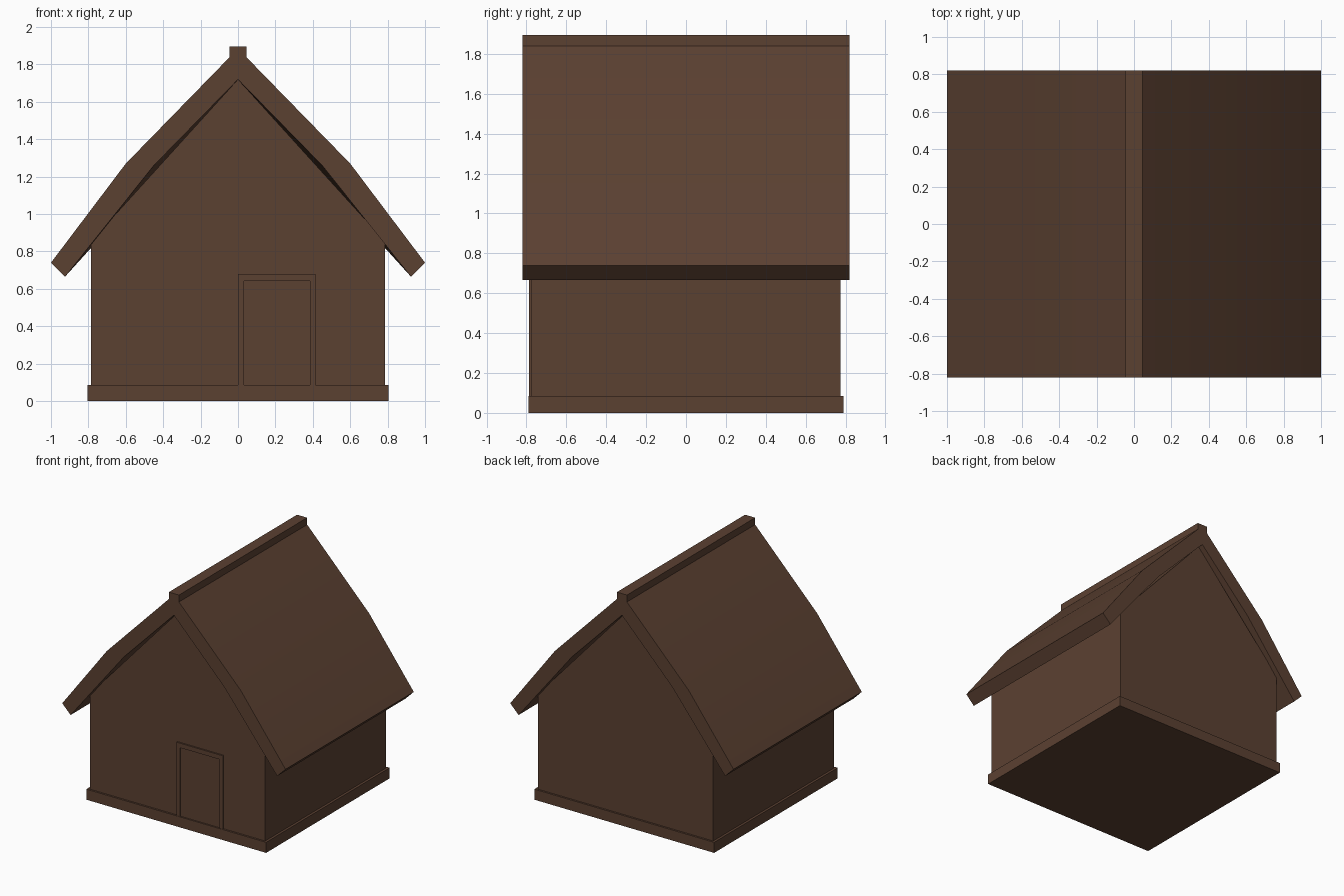
import bpy, bmesh, math

cube = bpy.data.objects.get("Cube")
if cube:
    bpy.data.objects.remove(cube, do_unlink=True)

brown = bpy.data.materials.new("dark brown wood")
brown.use_nodes = True
colour = (0.105, 0.052, 0.031, 1)
brown.diffuse_color = colour
brown.node_tree.nodes["Principled BSDF"].inputs["Base Color"].default_value = colour


def loft(name, sections):
    """Join matching (y, [(x, z), ...]) outlines into a closed solid."""
    bm = bmesh.new()
    rings = [[bm.verts.new((x, y, z)) for x, z in outline] for y, outline in sections]
    for a, b in zip(rings, rings[1:]):
        for i in range(len(a)):
            j = (i + 1) % len(a)
            bm.faces.new((a[i], a[j], b[j], b[i]))
    bm.faces.new(rings[0])
    bm.faces.new(rings[-1])
    bmesh.ops.recalc_face_normals(bm, faces=bm.faces)
    mesh = bpy.data.meshes.new(name)
    bm.to_mesh(mesh)
    bm.free()
    mesh.materials.append(brown)
    obj = bpy.data.objects.new(name, mesh)
    bpy.context.collection.objects.link(obj)
    return obj


def box(name, x0, x1, y0, y1, z0, z1):
    outline = [(x0, z0), (x1, z0), (x1, z1), (x0, z1)]
    return loft(name, [(y0, outline), (y1, outline)])


# Plinth and gabled walls
box("plinth", -0.805, 0.805, -0.79, 0.79, 0, 0.085)
gable = [(-0.785, 0.08), (0.785, 0.08), (0.785, 0.855), (0, 1.72), (-0.785, 0.855)]
loft("walls", [(-0.775, gable), (0.775, gable)])


# Two-pitch roof whose underside sags onto the walls in the middle
def roof_outline(kink):
    right = [(1, 0.74), (0.6, 1.27), (0, 1.885)]
    under = [(0, 1.72), (0.45, kink), (0.925, 0.665)]
    outer = right + [(-x, z) for x, z in right[-2::-1]]
    inner = [(-x, z) for x, z in under[::-1]] + under[1:]
    return outer + inner


roof = loft("roof", [(-0.82, roof_outline(1.26)), (0, roof_outline(1.19)),
                     (0.82, roof_outline(1.26))])
bpy.context.view_layer.objects.active = roof
roof.select_set(True)
bpy.ops.object.shade_smooth_by_angle(angle=math.radians(30))
box("ridge_cap", -0.045, 0.045, -0.82, 0.82, 1.8, 1.895)

# Door frame around a thin door panel
frame = [(0, 0.085), (0, 0.68), (0.415, 0.68), (0.415, 0.085),
         (0.385, 0.085), (0.385, 0.643), (0.032, 0.643), (0.032, 0.085)]
loft("door_frame", [(-0.787, frame), (-0.77, frame)])
box("door", 0.032, 0.385, -0.778, -0.77, 0.085, 0.643)
